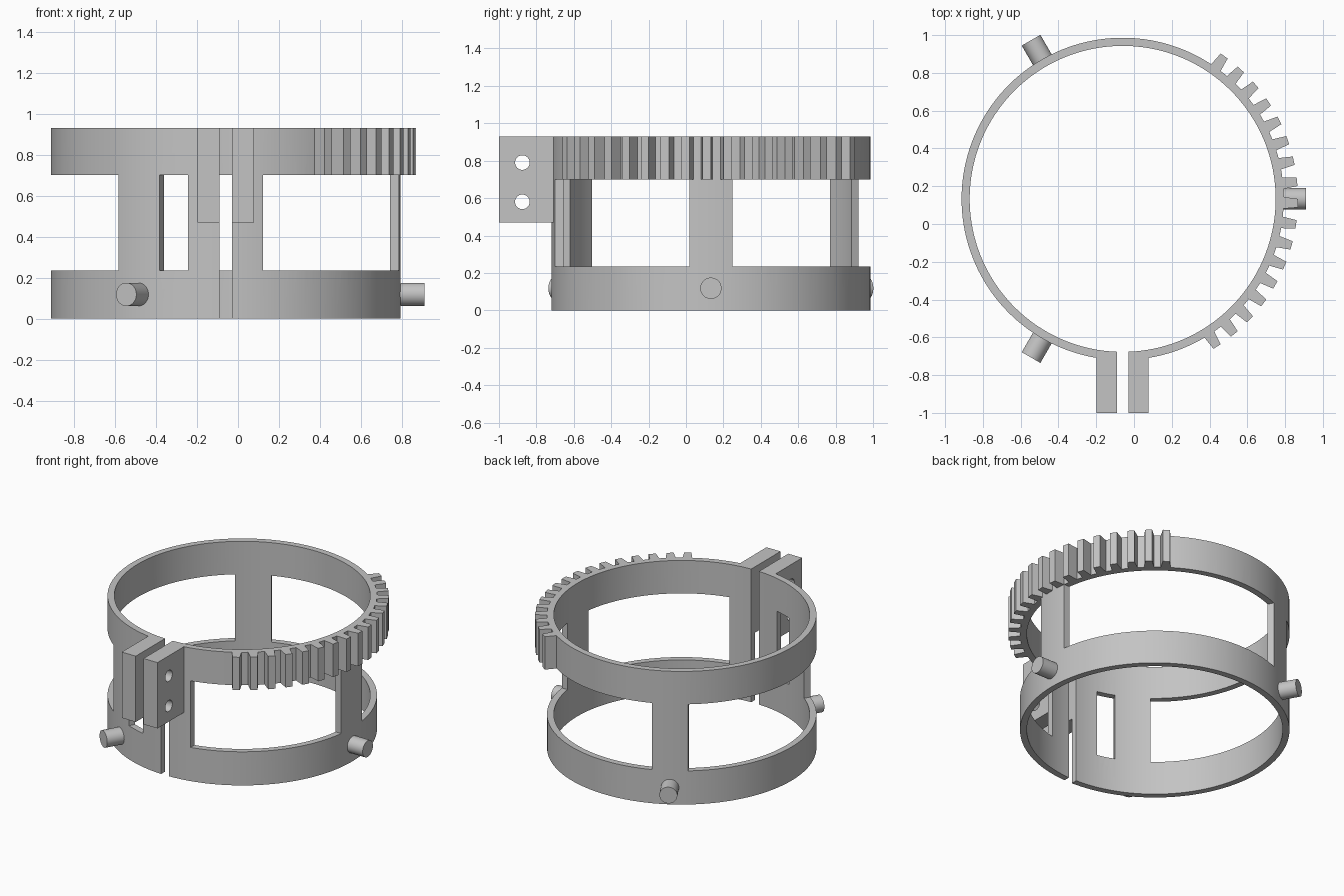
import bpy
import bmesh
from math import asin, cos, sin, radians, pi, tau
from mathutils import Matrix, Vector

if "Cube" in bpy.data.objects:
    bpy.data.objects.remove(bpy.data.objects["Cube"])

CENTRE = Vector((-0.06, 0.133, 0))
R_OUT, R_IN, HEIGHT = 0.853, 0.81, 0.93
WIN_LOW, WIN_HIGH = 0.235, 0.70
GAP = 0.03                      # half width of the front slit
POST, FRONT_POST = 0.115, 0.183  # half widths of the uprights

grey = bpy.data.materials.new("grey plastic")
grey.use_nodes = True
grey.diffuse_color = (0.55, 0.55, 0.55, 1)
grey.node_tree.nodes["Principled BSDF"].inputs["Base Color"].default_value = grey.diffuse_color


def finish(name, bm):
    bmesh.ops.recalc_face_normals(bm, faces=bm.faces)
    mesh = bpy.data.meshes.new(name)
    bm.to_mesh(mesh)
    bm.free()
    mesh.materials.append(grey)
    obj = bpy.data.objects.new(name, mesh)
    obj.location = CENTRE
    bpy.context.collection.objects.link(obj)
    return obj


def curved_wall(name, a0, h0, a1, h1, r_in, r_out, z0, z1, steps):
    """Wall from angle a0 to a1; its straight-cut ends sit h0 and h1 off those radii."""
    bm = bmesh.new()
    sections = []
    for i in range(steps + 1):
        t = i / steps
        ring = []
        for r, z in ((r_in, z0), (r_out, z0), (r_out, z1), (r_in, z1)):
            start, end = a0 + asin(h0 / r), a1 - asin(h1 / r)
            a = start + (end - start) * t
            ring.append(bm.verts.new((r * cos(a), r * sin(a), z)))
        sections.append(ring)
    for s, e in zip(sections, sections[1:]):
        for k in range(4):
            n = (k + 1) % 4
            bm.faces.new((s[k], s[n], e[n], e[k]))
    bm.faces.new(sections[0])
    bm.faces.new(sections[-1])
    return finish(name, bm)


def cylinder(name, radius, length, direction, middle):
    bm = bmesh.new()
    turn = Vector(direction).to_track_quat('Z', 'Y').to_matrix().to_4x4()
    bmesh.ops.create_cone(bm, cap_ends=True, segments=40, radius1=radius, radius2=radius,
                          depth=length, matrix=Matrix.Translation(middle) @ turn)
    return finish(name, bm)


def select_only(obj):
    bpy.ops.object.select_all(action='DESELECT')
    obj.select_set(True)
    bpy.context.view_layer.objects.active = obj


def cut(obj, cutters):
    select_only(obj)
    for cutter in cutters:
        cutter.hide_render = True
        mod = obj.modifiers.new("cut", 'BOOLEAN')
        mod.operation, mod.solver, mod.object = 'DIFFERENCE', 'EXACT', cutter
        bpy.ops.object.modifier_apply(modifier=mod.name)
    for cutter in cutters:
        bpy.data.objects.remove(cutter)


def smooth(obj):
    select_only(obj)
    bpy.ops.object.shade_smooth_by_angle(angle=radians(25))


# Split cage: two bands joined by uprights, made by cutting windows
front = radians(270)
cage = curved_wall("split_cage", front, GAP, front + tau, GAP, R_IN, R_OUT, 0, HEIGHT, 144)
uprights = [(0, POST), (120, POST), (240, POST), (270, FRONT_POST), (360, POST)]
cut(cage, [curved_wall("window_cutter", radians(a), h, radians(b), k, 0.7, 1.0,
                       WIN_LOW, WIN_HIGH, 24)
           for (a, h), (b, k) in zip(uprights, uprights[1:])])
smooth(cage)

# Clamp ears with two bolt holes each
for side, name in ((1, "left_clamp_ear"), (-1, "right_clamp_ear")):
    bm = bmesh.new()
    low, high = Vector((GAP, -1.133, 0.47)), Vector((0.138, -0.82, HEIGHT))
    middle = (low + high) / 2
    middle.x *= side
    bmesh.ops.create_cube(bm, size=1, matrix=Matrix.Translation(middle)
                          @ Matrix.Diagonal((high - low).to_4d()))
    ear = finish(name, bm)
    cut(ear, [cylinder("hole_cutter", 0.039, 0.6, (1, 0, 0), (0, -1.008, z))
              for z in (0.58, 0.79)])
    smooth(ear)

# Gear teeth along the left side of the upper band
bm = bmesh.new()
for i in range(17):
    mid = -1.4 + 7 * (i - 8)
    outline = [(0.84, -2.2), (0.928, -1.4), (0.928, 1.4), (0.84, 2.2)]
    base = bm.faces.new([bm.verts.new((r * cos(radians(mid + a)), r * sin(radians(mid + a)), WIN_HIGH))
                         for r, a in outline])
    top = bmesh.ops.extrude_face_region(bm, geom=[base], use_keep_orig=True)["geom"]
    bmesh.ops.translate(bm, vec=(0, 0, HEIGHT - WIN_HIGH),
                        verts=[v for v in top if isinstance(v, bmesh.types.BMVert)])
finish("gear_teeth", bm)

# Round pegs under three of the uprights
for i, name in enumerate(("left_peg", "back_peg", "front_peg")):
    a = i * tau / 3
    out = Vector((cos(a), sin(a), 0))
    smooth(cylinder(name, 0.057, 0.14, out, out * 0.9 + Vector((0, 0, 0.118))))
